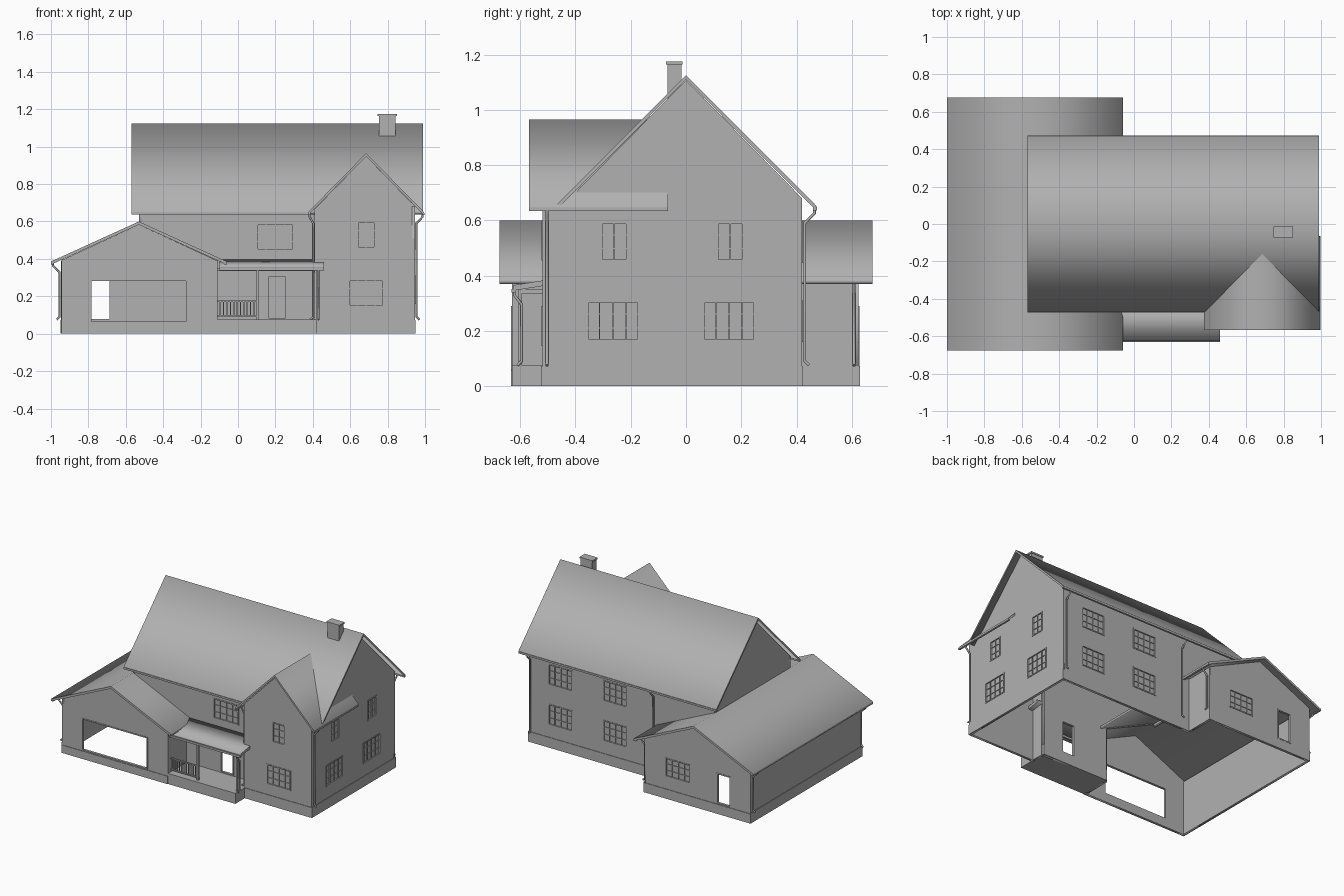
import bpy, bmesh
from mathutils import Matrix, Vector

if "Cube" in bpy.data.objects:
    bpy.data.objects.remove(bpy.data.objects["Cube"])

T = 0.014  # wall thickness
GREY = bpy.data.materials.new("mid_grey")
GREY.diffuse_color = (0.44, 0.44, 0.44, 1)
GREY.use_nodes = True
GREY.node_tree.nodes["Principled BSDF"].inputs["Base Color"].default_value = GREY.diffuse_color


def link(name, data):
    ob = bpy.data.objects.new(name, data)
    bpy.context.scene.collection.objects.link(ob)
    data.materials.append(GREY)
    return ob


def boxes(name, spans):
    """One mesh from many boxes given as (x0, x1, y0, y1, z0, z1)."""
    bm = bmesh.new()
    for x0, x1, y0, y1, z0, z1 in spans:
        m = Matrix.Translation(((x0 + x1) / 2, (y0 + y1) / 2, (z0 + z1) / 2))
        m = m @ Matrix.Diagonal((abs(x1 - x0), abs(y1 - y0), abs(z1 - z0), 1))
        bmesh.ops.create_cube(bm, size=1, matrix=m)
    me = bpy.data.meshes.new(name)
    bm.to_mesh(me)
    bm.free()
    return link(name, me)


def panel(name, axis, a, b, outline, holes=()):
    """Flat profile (u, z) with rectangular holes, extruded from a to b along axis."""
    cu = bpy.data.curves.new(name, 'CURVE')
    cu.dimensions, cu.fill_mode, cu.extrude = '2D', 'BOTH', abs(b - a) / 2
    rects = [[(u0, v0), (u1, v0), (u1, v1), (u0, v1)] for u0, u1, v0, v1 in holes]
    for pts in [outline] + rects:
        s = cu.splines.new('POLY')
        s.points.add(len(pts) - 1)
        for p, (u, v) in zip(s.points, pts):
            p.co = (u, v, 0, 1)
        s.use_cyclic_u = True
    c = (a + b) / 2
    ob = link(name, cu)
    if axis == 'y':
        ob.matrix_world = Matrix(((1, 0, 0, 0), (0, 0, -1, c), (0, 1, 0, 0), (0, 0, 0, 1)))
    else:
        ob.matrix_world = Matrix(((0, 0, 1, c), (1, 0, 0, 0), (0, 1, 0, 0), (0, 0, 0, 1)))
    return ob


def span(axis, pos, sign, u0, u1, v0, v1, d0, d1):
    e = sorted((pos + sign * d0, pos + sign * d1))
    return (u0, u1, *e, v0, v1) if axis == 'y' else (*e, u0, u1, v0, v1)


def frame(axis, pos, sign, r, w=0.008, out=0.003):
    u0, u1, v0, v1 = r
    return [span(axis, pos, sign, *q, -T, out) for q in
            ((u0, u0 + w, v0, v1), (u1 - w, u1, v0, v1),
             (u0 + w, u1 - w, v0, v0 + w), (u0 + w, u1 - w, v1 - w, v1))]


def window(name, axis, pos, sign, r):
    u0, u1, v0, v1 = r
    parts = frame(axis, pos, sign, r)
    parts.append(span(axis, pos, sign, u0, u1, v0, v1, -T, -0.006))
    n = 4 if u1 - u0 > 0.15 else 2
    for i in range(1, n):
        u = u0 + (u1 - u0) * i / n
        parts.append(span(axis, pos, sign, u - .002, u + .002, v0, v1, -.006, 0))
    for f in (0.33, 0.67):
        v = v0 + (v1 - v0) * f
        parts.append(span(axis, pos, sign, u0, u1, v - .002, v + .002, -.006, -.001))
    boxes(name, parts)


def wall(name, axis, pos, sign, outline, windows=(), openings=()):
    panel(name, axis, pos, pos - sign * T, outline, list(windows) + list(openings))
    for i, r in enumerate(windows):
        window(f"{name}_window_{i + 1}", axis, pos, sign, r)
    for i, r in enumerate(openings):
        boxes(f"{name}_opening_frame_{i + 1}", frame(axis, pos, sign, r))


def roof(name, axis, a, b, mid, half, top, eave, th=0.017):
    panel(name, axis, a, b, [(mid - half, eave), (mid, top), (mid + half, eave),
                             (mid + half, eave - th), (mid, top - th), (mid - half, eave - th)])


def pipe(name, pts, r=0.006):
    cu = bpy.data.curves.new(name, 'CURVE')
    cu.dimensions, cu.bevel_depth, cu.bevel_resolution, cu.use_fill_caps = '3D', r, 1, True
    s = cu.splines.new('POLY')
    s.points.add(len(pts) - 1)
    for p, co in zip(s.points, pts):
        p.co = (*co, 1)
    link(name, cu)


def downspout(name, eave, face, top):
    """Pipe from the gutter point to the wall point, then down to a small foot."""
    e, w = Vector(eave), Vector(face)
    out = (e - w).normalized() * 0.015
    at = lambda v, z: (v.x, v.y, z)
    pipe(name, [at(e, top), at(e, top - .015), at(w, top - .05), at(w, .09), at(w + out, .075)])


# Main house walls
wall("right_wall", 'x', .945, 1,
     [(-.52, 0), (.42, 0), (.42, .68), (0, 1.107), (-.42, .68), (-.52, .68)],
     [(-.31, -.21, .45, .595), (.11, .21, .45, .595), (-.36, -.17, .16, .31), (.06, .25, .16, .31)])
wall("left_gable_wall", 'x', -.53, -1,
     [(-.42, .56), (.42, .56), (.42, .68), (0, 1.107), (-.42, .68)])
wall("back_wall", 'y', .42, 1,
     [(-.11, 0), (.945, 0), (.945, .68), (-.53, .68), (-.53, .58), (-.11, .388)],
     [(u, u + .19, z, z + .15) for u in (.6, .17) for z in (.16, .445)])
wall("front_wall", 'y', -.42, -1,
     [(-.11, 0), (.41, 0), (.41, .68), (-.53, .68), (-.53, .58), (-.11, .388)],
     [(.1, .3, .445, .59)], [(.155, .262, .075, .312)])

# Front gabled bay
wall("bay_front_wall", 'y', -.52, -1,
     [(.41, 0), (.945, 0), (.945, .682), (.685, .948), (.41, .666)],
     [(.635, .735, .455, .6), (.59, .78, .145, .29)])
wall("bay_left_wall", 'x', .41, -1, [(-.52, 0), (-.42, 0), (-.42, .664), (-.52, .664)])

# Garage wing walls
gable = [(-.945, 0), (-.11, 0), (-.11, .39), (-.53, .583), (-.945, .392)]
wall("garage_front_wall", 'y', -.63, -1, gable, (), [(-.79, -.27, .058, .29)])
wall("garage_back_wall", 'y', .625, 1, gable,
     [(-.475, -.275, .155, .29)], [(-.79, -.68, .07, .29)])
wall("garage_left_wall", 'x', -.945, -1, [(-.63, 0), (.625, 0), (.625, .39), (-.63, .39)])
for n, a, b in (("front", -.63, -.42), ("back", .42, .625)):
    wall(f"garage_right_wall_{n}", 'x', -.11, 1, [(a, 0), (b, 0), (b, .388), (a, .388)])

# Foundation band
f, z = 0.004, 0.073
boxes("foundation", [
    (.945, .945 + f, -.52 - f, .42 + f, 0, z), (-.11, .945, .42, .42 + f, 0, z),
    (.41, .945, -.52 - f, -.52, 0, z), (-.945 - f, -.945, -.63 - f, .625 + f, 0, z),
    (-.945, -.11, .625, .625 + f, 0, .068), (-.945, -.11, -.63 - f, -.63, 0, .056),
    (-.11, -.11 + f, .42, .625 + f, 0, z)])

# Roofs
roof("main_roof", 'x', -.57, .99, 0, .47, 1.125, .654)
roof("bay_roof", 'y', -.568, -.065, .685, .31, .965, .65)
roof("garage_roof", 'y', -.675, .675, -.53, .47, .6, .386)
panel("porch_roof", 'x', -.1, .46, [(-.625, .365), (-.42, .398), (-.42, .378), (-.625, .345)])

# Gutters
boxes("gutters", [
    (-.57, .99, .46, .474, .636, .649), (-.57, .375, -.474, -.46, .636, .649),
    (.983, .997, -.568, -.065, .634, .646), (.373, .387, -.568, -.46, .634, .646),
    (-1, -.986, -.675, .675, .37, .383), (-.074, -.06, -.675, -.42, .37, .383),
    (-.074, -.06, .42, .675, .37, .383), (-.1, .46, -.632, -.618, .338, .352)])

# Downspouts
for n, e, w, top in (
        ("back_right", (.925, .465, 0), (.925, .43, 0), .64),
        ("back_middle", (-.045, .465, 0), (-.045, .43, 0), .64),
        ("bay_right", (.987, -.503, 0), (.955, -.503, 0), .64),
        ("bay_left", (.383, -.505, 0), (.402, -.505, 0), .64),
        ("garage_left_front", (-.99, -.61, 0), (-.954, -.61, 0), .378),
        ("garage_left_back", (-.99, .605, 0), (-.954, .605, 0), .378),
        ("garage_right_back", (-.068, .608, 0), (-.102, .608, 0), .378),
        ("porch", (.43, -.622, 0), (.43, -.595, 0), .345)):
    downspout(f"downspout_{n}", e, w, top)

# Porch and bay floors, posts, beam and railing
boxes("porch_floor", [(-.11, .42, -.63, -.4, 0, .075)])
boxes("porch_posts", [(x - .006, x + .006, -.606, -.594, .075, .35) for x in (.105, .415)]
      + [(-.11, .42, -.606, -.594, .335, .352), (.409, .421, -.6, -.52, .335, .352)])
boxes("porch_railing", [(-.11, .1, -.605, -.595, v, v + .008) for v in (.09, .17)]
      + [(x - .003, x + .003, -.603, -.597, .09, .175)
         for x in (-.095 + .018 * i for i in range(11))])

# Chimney
boxes("chimney", [(.753, .843, -.067, -.017, 1.03, 1.163), (.747, .849, -.073, -.013, 1.163, 1.174)])

# Turn all profile and pipe curves into flat-shaded meshes
bpy.ops.object.select_all(action='DESELECT')
for ob in bpy.context.scene.objects:
    if ob.type == 'CURVE':
        ob.select_set(True)
        bpy.context.view_layer.objects.active = ob
bpy.ops.object.convert(target='MESH')
for ob in bpy.context.scene.objects:
    if ob.name.startswith("downspout"):
        bpy.context.view_layer.objects.active = ob
    ob.data.shade_flat()
